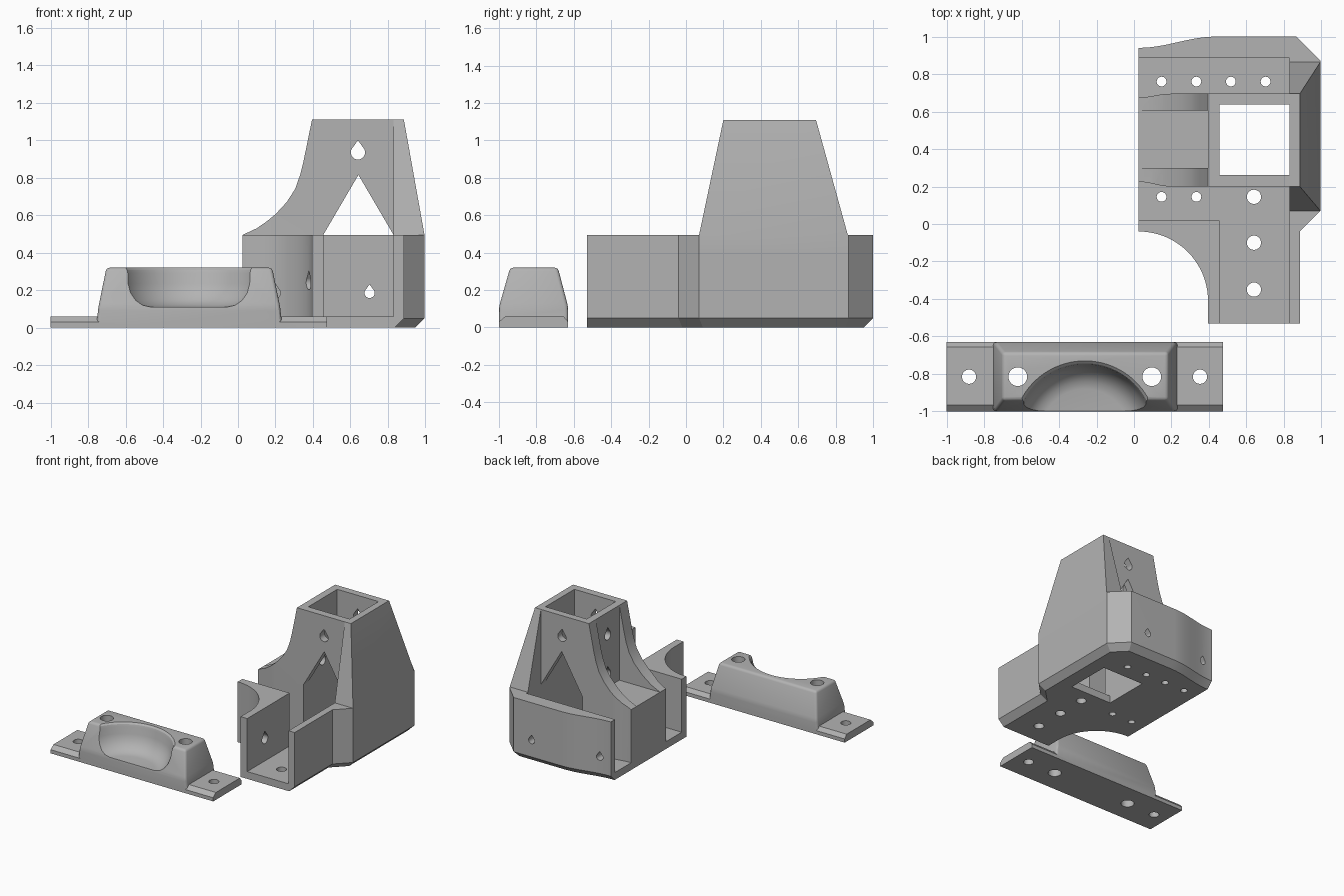
import bpy, bmesh
from math import sin, cos, pi, radians

if "Cube" in bpy.data.objects:
    bpy.data.objects.remove(bpy.data.objects["Cube"])

grey = bpy.data.materials.new("plain grey plastic")
grey.use_nodes = True
GREY = (0.45, 0.45, 0.45, 1)
grey.diffuse_color = GREY
grey.node_tree.nodes["Principled BSDF"].inputs["Base Color"].default_value = GREY


def loft(name, rings, bevel=0):
    """Closed solid through matching rings of 3D points."""
    bm = bmesh.new()
    rows = [[bm.verts.new(p) for p in ring] for ring in rings]
    n = len(rows[0])
    for a, b in zip(rows, rows[1:]):
        for i in range(n):
            j = (i + 1) % n
            bm.faces.new((a[i], a[j], b[j], b[i]))
    bm.faces.new(rows[0][::-1])
    bm.faces.new(rows[-1])
    bmesh.ops.recalc_face_normals(bm, faces=bm.faces[:])
    if bevel:
        edges = [e for e in bm.edges if max(v.co.z for v in e.verts) > 0.05]
        bmesh.ops.bevel(bm, geom=edges, offset=bevel, segments=3, profile=0.5, affect='EDGES')
    mesh = bpy.data.meshes.new(name)
    bm.to_mesh(mesh)
    bm.free()
    mesh.materials.append(grey)
    obj = bpy.data.objects.new(name, mesh)
    bpy.context.collection.objects.link(obj)
    return obj


def prism(name, outline, lo, hi, axis="z"):
    """Extrude a 2D outline along an axis."""
    place = {"x": lambda a, b, t: (t, a, b),
             "y": lambda a, b, t: (a, t, b),
             "z": lambda a, b, t: (a, b, t)}[axis]
    return loft(name, [[place(a, b, t) for a, b in outline] for t in (lo, hi)])


def rect(x0, x1, y0, y1):
    return [(x0, y0), (x1, y0), (x1, y1), (x0, y1)]


def circle(x, y, r, n=32):
    return [(x + r * cos(2 * pi * i / n), y + r * sin(2 * pi * i / n)) for i in range(n)]


def teardrop(x, z, r, n=20):
    arc = [radians(135 + 270 * i / n) for i in range(n + 1)]
    return [(x + r * cos(a), z + r * sin(a)) for a in arc] + [(x, z + 1.7 * r)]


def boolean(obj, other, operation):
    bpy.context.view_layer.objects.active = obj
    mod = obj.modifiers.new("boolean", 'BOOLEAN')
    mod.operation, mod.solver, mod.object = operation, 'EXACT', other
    bpy.ops.object.modifier_apply(modifier=mod.name)
    bpy.data.objects.remove(other)


def add(obj, other):
    boolean(obj, other, 'UNION')


def cut(obj, other):
    boolean(obj, other, 'DIFFERENCE')


def finish(obj):
    bpy.ops.object.select_all(action='DESELECT')
    obj.select_set(True)
    bpy.context.view_layer.objects.active = obj
    bpy.ops.object.shade_smooth_by_angle(angle=radians(28))


# Bracket base: outline with a concave corner and a swept rear wall
LEFT, WALL, FLOOR = 0.025, 0.495, 0.06
R = 0.37
corner = [(LEFT + R * sin(a), -0.41 + R * cos(a)) for a in
          (pi / 2 * i / 20 for i in range(21))]
sweep = [(0.44 - 0.415 * i / 16, 0.97 + 0.03 * cos(pi * i / 16)) for i in range(17)]
outer = corner + [(0.395, -0.53), (0.885, -0.53), (0.885, -0.04), (0.995, 0.07),
                  (0.995, 0.87), (0.865, 1.0)] + sweep
under = corner + [(0.395, -0.53), (0.835, -0.53), (0.835, -0.02), (0.945, 0.09),
                  (0.945, 0.85), (0.845, 0.95)] + [(x, y - 0.05) for x, y in sweep]
bracket = loft("corner_bracket", [[(x, y, z) for x, y in ring] for ring, z in
                                  ((under, 0), (outer, 0.05), (outer, WALL))])

# Tower, its sloped flank, and the two curved wings
add(bracket, prism("tower", rect(0.395, 0.885, 0.2, 0.695), 0.4, 1.11))
flank = [[(x, y, z) for x, y in rect(0.83, x1, y0, y1)] for x1, y0, y1, z in
         ((0.995, 0.07, 0.865, 0.4), (0.995, 0.07, 0.865, WALL), (0.885, 0.2, 0.695, 1.11))]
add(bracket, loft("flank", flank))
wing = [(0.025, 0.4), (0.025, 0.495), (0.1, 0.53), (0.155, 0.568), (0.2, 0.605), (0.26, 0.67),
        (0.305, 0.74), (0.333, 0.82), (0.35, 0.89), (0.395, 1.11), (0.45, 1.11), (0.45, 0.4)]
for y0, y1 in ((0.2, 0.3), (0.605, 0.695)):
    add(bracket, prism("wing", wing, y0, y1, "y"))

# Channels beside the tower, flared at their mouths
flare = [(LEFT + 0.17 * i / 8, 0.01 + 0.01 * cos(pi * i / 8)) for i in range(9)]
rear_slot = [(-0.1, 0.675)] + [(x, 0.695 - d) for x, d in flare] + [
    (0.83, 0.695), (0.83, 0.885), (-0.1, 0.885)]
front_slot = [(-0.1, 0.225)] + [(x, 0.2 + 1.25 * d) for x, d in flare] + [
    (0.83, 0.2), (0.83, -0.6), (0.455, -0.6), (0.455, 0.02), (-0.1, 0.02)]
for slot in (rear_slot, front_slot):
    cut(bracket, prism("slot", slot, FLOOR, 1.3))

# Pointed passage and square shaft through the tower
gable = [(0.455, FLOOR), (0.83, FLOOR), (0.83, WALL), (0.6425, 0.815), (0.455, WALL)]
cut(bracket, prism("passage", gable, 0.15, 0.75, "y"))
cut(bracket, prism("shaft", rect(0.455, 0.83, 0.262, 0.637), -0.1, 1.3))

# Screw holes in the floor, teardrop holes in the walls
small = [(x, 0.76) for x in (0.147, 0.333, 0.517, 0.702)] + [(0.147, 0.145), (0.333, 0.145)]
large = [(0.64, y) for y in (0.145, -0.1, -0.35)]
for points, r in ((small, 0.026), (large, 0.038)):
    for x, y in points:
        cut(bracket, prism("hole", circle(x, y, r), -0.1, 0.2))
for x, z, r, lo, hi, axis in ((0.64, 0.935, 0.038, 0.1, 0.8, "y"),
                              (0.702, 0.185, 0.027, 0.8, 1.1, "y"),
                              (0.12, 0.185, 0.027, 0.8, 1.1, "y"),
                              (0.2, 0.185, 0.027, -0.3, 0.1, "y"),
                              (-0.3, 0.24, 0.038, 0.1, 0.6, "x"),
                              (0.45, 0.92, 0.038, 0.2, 0.6, "x"),
                              (0.45, 0.6, 0.038, 0.2, 0.6, "x")):
    cut(bracket, prism("hole", teardrop(x, z, r), lo, hi, axis))
finish(bracket)

# Clamp: tapered body on a chamfered mounting plate
body = [[(x, y, z) for x, y in rect(*r)] for r, z in
        (((-0.757, 0.237, -1, -0.63), 0.0), ((-0.745, 0.225, -1, -0.63), 0.11),
         ((-0.702, 0.182, -0.94, -0.685), 0.32))]
clamp = loft("clamp", body, bevel=0.018)
plate = [(-1, 0), (-0.63, 0), (-0.63, 0.03), (-0.655, 0.06), (-0.965, 0.06), (-1, 0.03)]
add(clamp, prism("plate", plate, -1, 0.475, "x"))

# Round recess with a filleted floor
bowl = [(0.235, 0.11), (0.275, 0.12), (0.31, 0.145), (0.34, 0.185), (0.358, 0.235),
        (0.366, 0.29), (0.372, 0.308), (0.386, 0.321), (0.386, 0.5)]
cut(clamp, loft("recess", [[(x, y, z) for x, y in circle(-0.262, -1.115, r, 96)]
                           for r, z in bowl]))

# Bolt holes
for x, r in ((-0.62, 0.05), (0.095, 0.05), (-0.88, 0.038), (0.352, 0.038)):
    cut(clamp, prism("hole", circle(x, -0.815, r), -0.1, 0.5))
finish(clamp)
